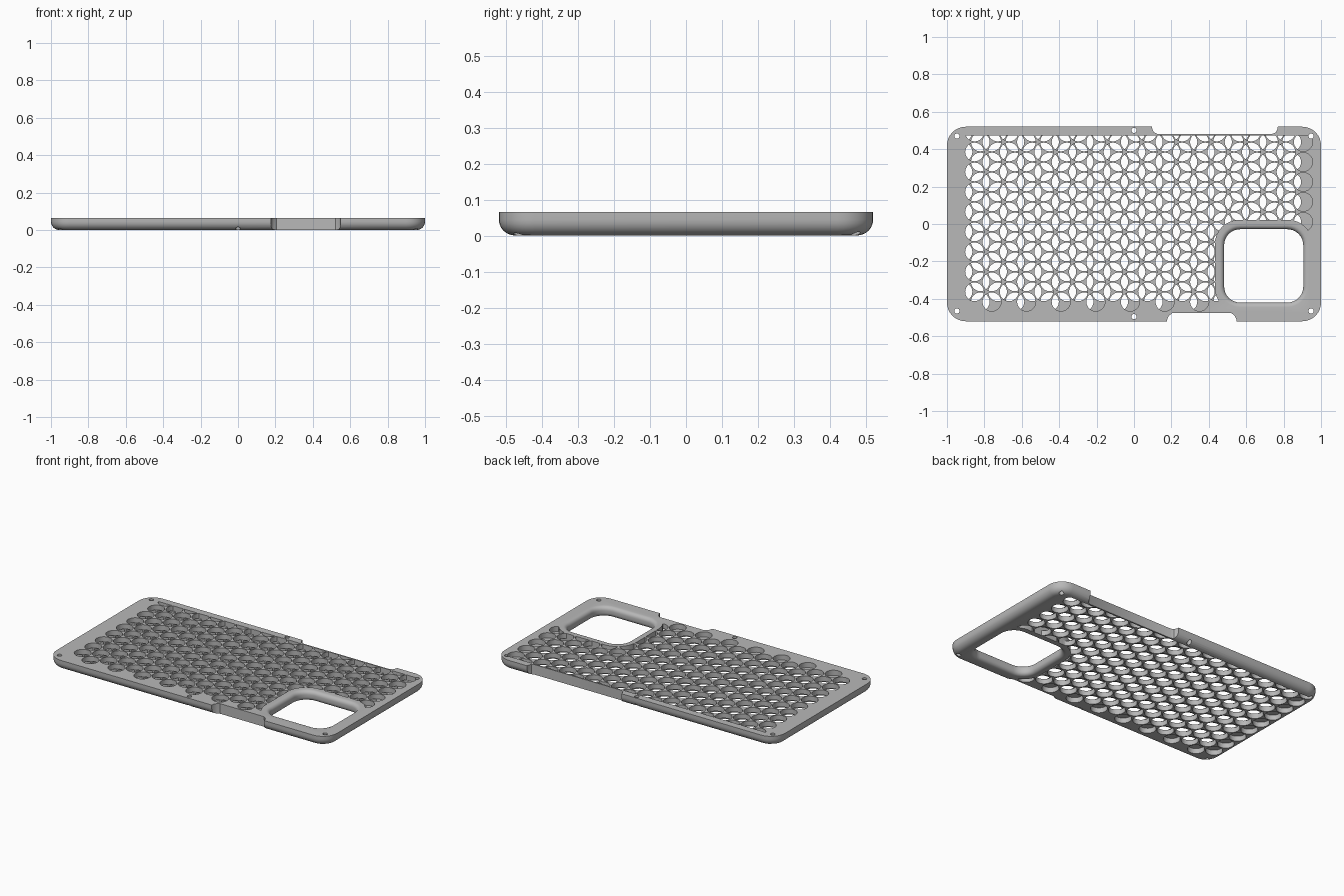
import bpy, bmesh
from math import pi, sin, cos, asin, sqrt

if "Cube" in bpy.data.objects:
    bpy.data.objects.remove(bpy.data.objects["Cube"], do_unlink=True)

HEIGHT, MID = 0.065, 0.0325
RADIUS, STEP_X = 0.05, 0.0925
PITCH = STEP_X * 2 / sqrt(3)
LIMIT_Y = 0.474

grey = bpy.data.materials.new("plain grey")
grey.use_nodes = True
grey.diffuse_color = (0.48, 0.48, 0.48, 1)
grey.node_tree.nodes["Principled BSDF"].inputs["Base Color"].default_value = (0.48, 0.48, 0.48, 1)


def rounded_rect(x0, y0, x1, y1, r, inset=0, steps=8):
    """Outline of a rounded rectangle, shrunk by inset."""
    corners = [(x1 - r, y1 - r), (x0 + r, y1 - r), (x0 + r, y0 + r), (x1 - r, y0 + r)]
    return [(cx + (r - inset) * cos((k + i / steps) * pi / 2),
             cy + (r - inset) * sin((k + i / steps) * pi / 2))
            for k, (cx, cy) in enumerate(corners) for i in range(steps + 1)]


def loft(bm, rings):
    """Closed solid through outlines given as (points, z)."""
    loops = [[bm.verts.new((x, y, z)) for x, y in pts] for pts, z in rings]
    for low, high in zip(loops, loops[1:]):
        for i in range(len(low)):
            j = (i + 1) % len(low)
            bm.faces.new((low[i], low[j], high[j], high[i]))
    bm.faces.new(loops[0][::-1])
    bm.faces.new(loops[-1])


def solid(name, *stacks):
    bm = bmesh.new()
    for rings in stacks:
        loft(bm, rings)
    bmesh.ops.recalc_face_normals(bm, faces=bm.faces)
    mesh = bpy.data.meshes.new(name)
    bm.to_mesh(mesh)
    bm.free()
    mesh.materials.append(grey)
    obj = bpy.data.objects.new(name, mesh)
    bpy.context.collection.objects.link(obj)
    return obj


def prism(pts, z0, z1):
    return [(pts, z0), (pts, z1)]


def subtract(target, cutter):
    """Cut one solid from another, then discard the cutter."""
    cutter.hide_render = True
    mod = target.modifiers.new("cut", 'BOOLEAN')
    mod.operation, mod.solver, mod.object = 'DIFFERENCE', 'EXACT', cutter
    bpy.context.view_layer.objects.active = target
    bpy.ops.object.modifier_apply(modifier=mod.name)
    bpy.data.objects.remove(cutter, do_unlink=True)


def circle(cx, cy, r, limit=9, steps=24):
    """Circle, flattened where it would pass the limit in y."""
    a = asin(max(-1, min(1, (limit - cy) / r)))
    pts = [(cx + r * cos(t), cy + r * sin(t)) for t in
           (pi - a + (pi + 2 * a) * i / steps for i in range(steps + 1))]
    return pts[:-1] if a > 1.57 else pts


def pockets(name, shift, z0, z1):
    """Hexagonal field of round pockets, kept clear of the large opening."""
    stacks = []
    for n in range(-1, 19):
        for k in range(9):
            x, y = -0.76 + n * STEP_X, -0.416 + (k + n % 2 / 2) * PITCH
            x += shift
            if x > 0.5 and y < -0.03:
                continue
            stacks.append(prism(circle(x, y, RADIUS, LIMIT_Y), z0, z1))
    field = solid(name, *stacks)
    subtract(field, solid("opening_margin", prism(
        rounded_rect(0.432, -0.47, 0.955, 0.022, 0.13), -0.2, 0.3)))
    return field


# Plate with a rounded lower edge
EDGE = 0.045
rings = []
for i in range(7):
    t = i / 6 * pi / 2
    rings.append((rounded_rect(-1, -0.52, 1, 0.52, 0.1, EDGE * (1 - sin(t))), EDGE * (1 - cos(t))))
rings.append((rounded_rect(-1, -0.52, 1, 0.52, 0.1), HEIGHT))
plate = solid("perforated_plate", *[rings])

# Pockets from above and below, meeting at half height in narrow lens openings
subtract(plate, pockets("upper_pockets", 0, MID - 0.0005, 0.1))
subtract(plate, pockets("lower_pockets", -STEP_X * 2 / 3, -0.05, MID + 0.0005))

# Large opening with rounded rims
FLARE = 0.025


def opening(grow):
    return rounded_rect(0.482, -0.42, 0.905, -0.028, 0.085, -grow)


rings = [(opening(FLARE), -0.02)]
arc = [(FLARE * (1 - sin(i / 5 * pi / 2)), FLARE * (1 - cos(i / 5 * pi / 2))) for i in range(6)]
rings += [(opening(g), z) for g, z in arc]
rings += [(opening(g), HEIGHT - z) for g, z in reversed(arc)]
rings.append((opening(FLARE), HEIGHT + 0.02))
subtract(plate, solid("opening_cutter", rings))


# Side notches with curved ends
def notch(x0, x1, side, depth_y):
    profile = [(0, 0.53), (0.003, 0.508), (0.012, 0.49), (0.03, depth_y)]
    pts = [(x0 + d, side * y) for d, y in profile]
    return pts + [(x1 - d, side * y) for d, y in reversed(profile)]


for x0, x1, side, y in ((0.095, 0.77, 1, 0.482), (0.175, 0.55, -1, 0.476)):
    subtract(plate, solid("notch_cutter", prism(notch(x0, x1, side, y), -0.1, 0.2)))

# Small fixing holes
spots = [(s * 0.947, y) for s in (-1, 1) for y in (-0.465, 0.47)] + [(0, -0.495), (0, 0.5)]
subtract(plate, solid("hole_cutter", *[prism(circle(x, y, 0.014, steps=16), -0.1, 0.2)
                                       for x, y in spots]))

bpy.ops.object.select_all(action='DESELECT')
plate.select_set(True)
bpy.context.view_layer.objects.active = plate
bpy.ops.object.shade_smooth_by_angle(angle=0.6)
